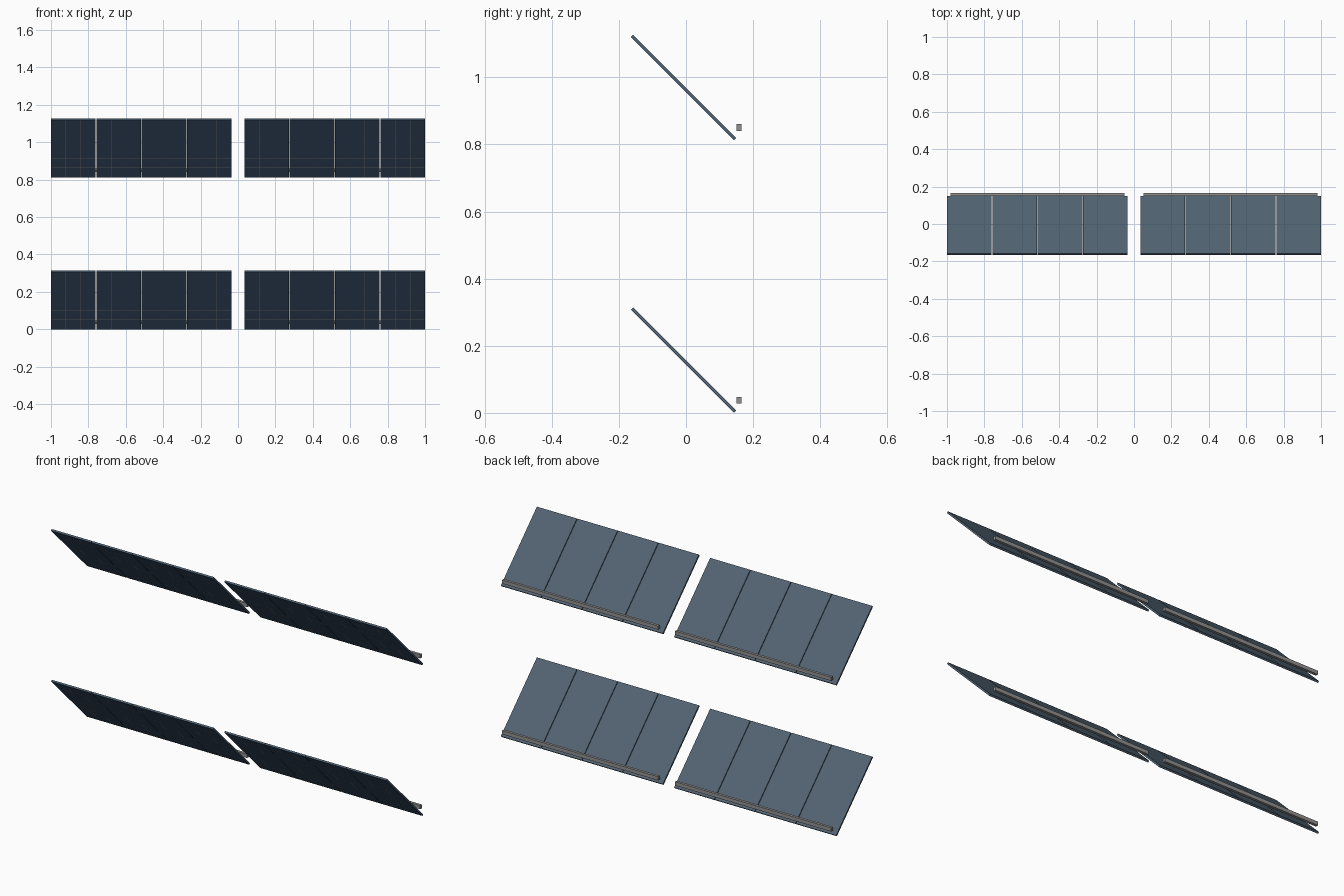
import bpy, bmesh, math
from mathutils import Matrix, Vector

if "Cube" in bpy.data.objects:
    bpy.data.objects.remove(bpy.data.objects["Cube"])


def material(name, rgb):
    m = bpy.data.materials.new(name)
    m.diffuse_color = (*rgb, 1)
    m.use_nodes = True
    m.node_tree.nodes["Principled BSDF"].inputs["Base Color"].default_value = m.diffuse_color
    return m


SLATE = material("slate_backing", (0.083, 0.125, 0.165))
NAVY = material("navy_cells", (0.050, 0.096, 0.165))
METAL = material("grey_metal", (0.28, 0.28, 0.28))

WIDTH, LENGTH, THICK, CELL = 0.239, 0.435, 0.0065, 0.003
PITCH, GROUP_X, LEVEL = 0.2425, 0.5168, 0.8125
TILT = Matrix.Rotation(-math.pi / 4, 4, 'X')


def add_box(bm, center, size, index=0):
    mat = Matrix.Translation(center) @ Matrix.Diagonal((*size, 1))
    verts = bmesh.ops.create_cube(bm, size=1, matrix=mat)["verts"]
    for f in {f for v in verts for f in v.link_faces}:
        f.material_index = index


def add_strip(bm, x, y, z, sx, sy, index):
    """Add a flat strip that faces down."""
    corners = ((-1, -1), (-1, 1), (1, 1), (1, -1))
    f = bm.faces.new([bm.verts.new((x + a * sx / 2, y + b * sy / 2, z)) for a, b in corners])
    f.material_index = index


def finish(bm, name, mats, matrix):
    mesh = bpy.data.meshes.new(name)
    bm.to_mesh(mesh)
    bm.free()
    for m in mats:
        mesh.materials.append(m)
    obj = bpy.data.objects.new(name, mesh)
    obj.matrix_world = matrix
    bpy.context.collection.objects.link(obj)
    return obj


def solar_panel(name, location):
    bm = bmesh.new()
    # Slate backing over a thin layer of cells
    add_box(bm, (0, 0, CELL / 2), (WIDTH, LENGTH, THICK), 0)
    add_box(bm, (0, 0, -THICK / 2), (WIDTH, LENGTH, CELL), 1)
    # Fine metal lines between the 3 by 6 cells
    z = -(THICK + CELL) / 2 - 0.0004
    for i in (1, 2):
        add_strip(bm, WIDTH * (i / 3 - 0.5), 0, z, 0.0012, LENGTH, 2)
    for i in range(1, 6):
        add_strip(bm, 0, LENGTH * (i / 6 - 0.5), z, WIDTH, 0.0012, 2)
    finish(bm, name, (SLATE, NAVY, METAL), Matrix.Translation(location) @ TILT)


def support_rail(name, location):
    bm = bmesh.new()
    add_box(bm, (0, 0, 0), (0.93, 0.0145, 0.020))
    finish(bm, name, (METAL,), Matrix.Translation(location))


# Two levels, each with two groups of four panels and a rail
for level, row in enumerate(("lower", "upper")):
    for side, label in ((-1, "left"), (1, "right")):
        z = level * LEVEL
        for i in range(4):
            x = side * GROUP_X + (i - 1.5) * PITCH
            solar_panel(f"{row}_{label}_panel_{i + 1}", Vector((x, -0.0075, 0.157 + z)))
        support_rail(f"{row}_{label}_rail", Vector((side * 0.516, 0.158, 0.038 + z)))
